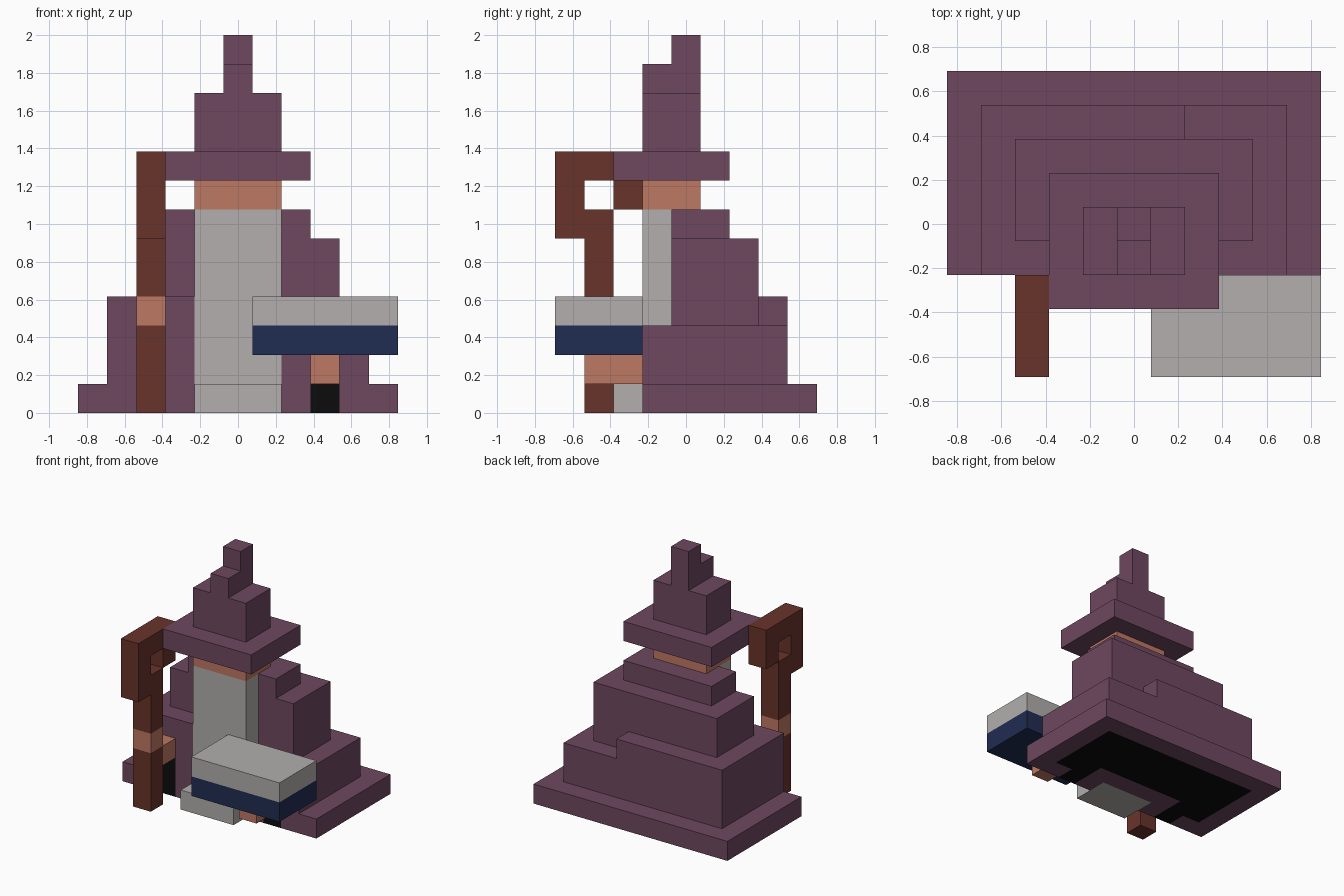
import bpy, bmesh
from mathutils import Vector

cube = bpy.data.objects.get("Cube")
if cube:
    bpy.data.objects.remove(cube, do_unlink=True)

U = 2 / 13                       # block size; the figure is 11 x 9 x 13 blocks
ORIGIN = Vector((5.5, 4.5, 0))

COLOURS = {                      # linear values
    "plum cloth": (0.156, 0.065, 0.117),
    "brown wood": (0.141, 0.034, 0.024),
    "skin": (0.515, 0.188, 0.127),
    "pale grey": (0.445, 0.429, 0.418),
    "navy": (0.0144, 0.026, 0.084),
    "black": (0.0035, 0.0035, 0.0035),
}


def make_material(name, rgb):
    mat = bpy.data.materials.new(name)
    mat.use_nodes = True
    mat.diffuse_color = (*rgb, 1)
    bsdf = next(n for n in mat.node_tree.nodes if n.type == 'BSDF_PRINCIPLED')
    bsdf.inputs["Base Color"].default_value = (*rgb, 1)
    bsdf.inputs["Roughness"].default_value = 0.8
    return mat


MATS = {n: make_material(n, c) for n, c in COLOURS.items()}

# Each part: name, colour, boxes (x0, x1, y0, y1, z0, z1) in blocks.
# Later parts replace earlier ones where they overlap.
PARTS = [
    ("robe", "plum cloth", [
        (0, 11, 3, 9, 0, 1),     # hem
        (1, 10, 3, 8, 1, 3),     # skirt
        (1, 7, 3, 8, 3, 4),      # raised fold on one side
        (2, 9, 4, 7, 3, 6),      # body
        (3, 8, 4, 6, 6, 7),      # shoulders
    ]),
    ("robe_lining", "black", [
        (1, 10, 4, 8, 0, 1),     # underside
        (2, 3, 3, 4, 0, 2),      # sleeve openings
        (8, 9, 3, 4, 0, 1),
    ]),
    ("robe_inner_front", "plum cloth", [(3, 8, 4, 5, 0, 1)]),
    ("beard", "pale grey", [(4, 7, 3, 4, 0, 7), (4, 7, 2, 3, 0, 1)]),
    ("head", "skin", [(4, 7, 3, 5, 7, 8)]),
    ("hat", "plum cloth", [
        (3, 8, 2, 6, 8, 9),      # brim
        (4, 7, 3, 5, 9, 11),     # crown
        (5, 6, 3, 5, 11, 12),    # bent tip
        (5, 6, 4, 5, 12, 13),
    ]),
    ("staff", "brown wood", [
        (2, 3, 1, 2, 0, 7),      # pole
        (2, 3, 0, 1, 6, 9),      # hook
        (2, 3, 1, 3, 8, 9),
        (2, 3, 2, 3, 7, 8),
    ]),
    ("right_hand", "skin", [(2, 3, 1, 2, 3, 4), (2, 3, 2, 3, 2, 3)]),
    ("left_hand", "skin", [(8, 9, 1, 3, 1, 2)]),
    ("book_cover", "navy", [(6, 11, 0, 3, 2, 3)]),
    ("book_pages", "pale grey", [(6, 11, 0, 3, 3, 4)]),
]

# Fill the block grid
cells = {}
for name, _, boxes in PARTS:
    for x0, x1, y0, y1, z0, z1 in boxes:
        for x in range(x0, x1):
            for y in range(y0, y1):
                for z in range(z0, z1):
                    cells[x, y, z] = name


def build_part(name, colour):
    """Skin the exposed sides of one part's blocks."""
    bm = bmesh.new()
    for cell, owner in cells.items():
        if owner != name:
            continue
        for axis in range(3):
            for sign in (-1, 1):
                n = Vector((0, 0, 0))
                n[axis] = sign
                if tuple(int(c + d) for c, d in zip(cell, n)) in cells:
                    continue
                a = Vector((0, 0, 0))
                a[(axis + 1) % 3] = 0.5
                b = n.cross(a)
                mid = Vector(cell) + Vector((0.5, 0.5, 0.5)) + n / 2 - ORIGIN
                bm.faces.new([bm.verts.new((mid + o) * U)
                              for o in (-a - b, a - b, a + b, -a + b)])
    bmesh.ops.remove_doubles(bm, verts=bm.verts, dist=1e-4)
    mesh = bpy.data.meshes.new(name)
    bm.to_mesh(mesh)
    bm.free()
    mesh.materials.append(MATS[colour])
    obj = bpy.data.objects.new(name, mesh)
    bpy.context.collection.objects.link(obj)


for name, colour, _ in PARTS:
    if name in cells.values():
        build_part(name, colour)
